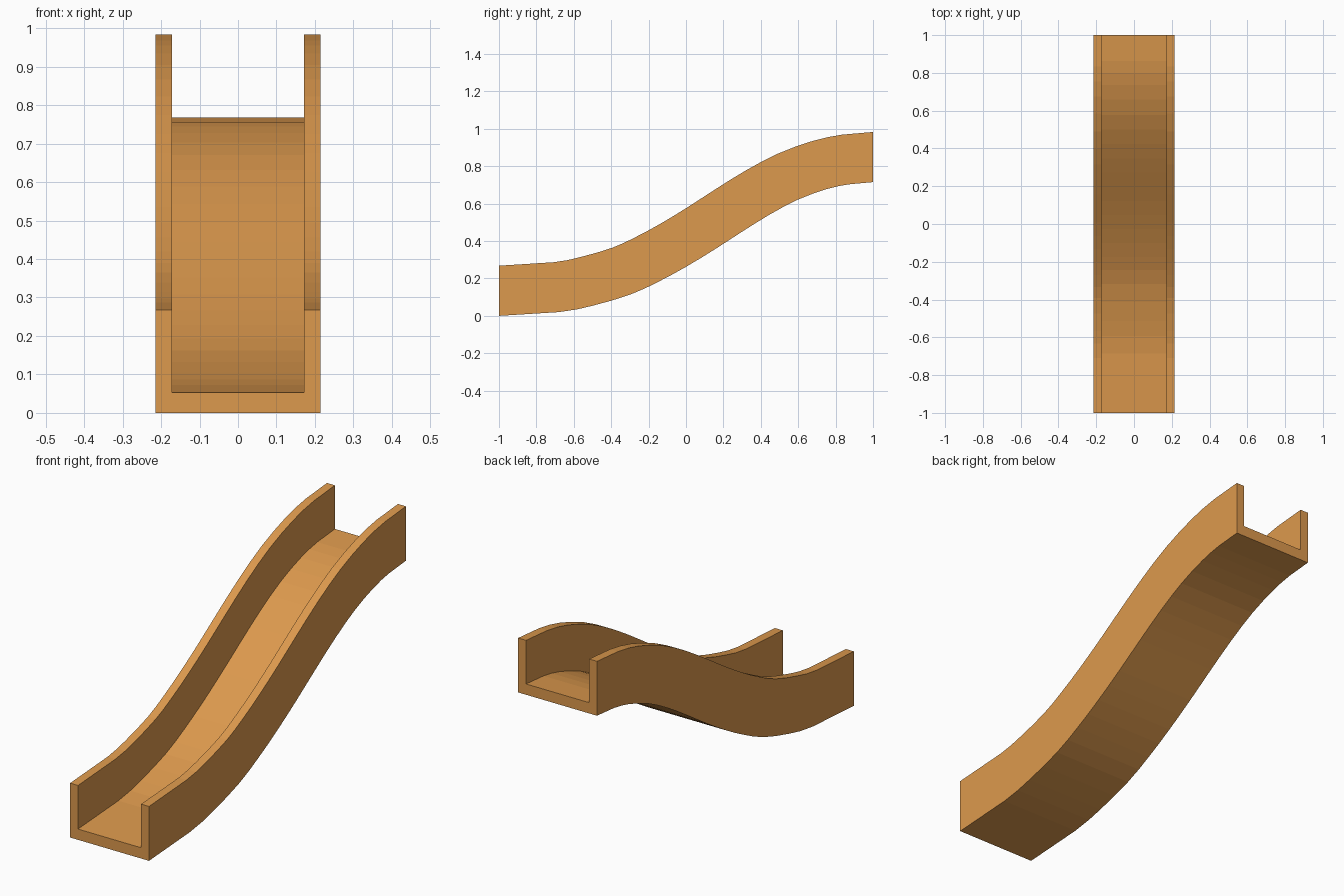
import bpy, bmesh
from mathutils import Vector

if "Cube" in bpy.data.objects:
    bpy.data.objects.remove(bpy.data.objects["Cube"])

# Underside path of the slide in the side plane (y, z)
path = [Vector(p) for p in (
    (-1, 0), (-0.68, 0.02), (-0.5, 0.054), (-0.3, 0.113), (-0.15, 0.181),
    (0, 0.262), (0.15, 0.353), (0.3, 0.45), (0.45, 0.543), (0.6, 0.622),
    (0.75, 0.677), (0.87, 0.703), (1, 0.715))]

# Round the path with one extra point per curved span
pts = [path[0]]
for i in range(1, len(path) - 2):
    a, b, c, d = path[i - 1:i + 3]
    pts += [b, (b + c) * 0.5625 - (a + d) * 0.0625]
pts += path[-2:]

# U-shaped cross-section: (x, height square to the path)
OUT, INN, FLOOR, WALL = 0.215, 0.172, 0.053, 0.268
section = [(-OUT, 0), (OUT, 0), (OUT, WALL), (INN, WALL),
           (INN, FLOOR), (-INN, FLOOR), (-INN, WALL), (-OUT, WALL)]

wood = bpy.data.materials.new("warm orange wood")
wood.diffuse_color = (0.72, 0.32, 0.075, 1)
wood.use_nodes = True
wood.node_tree.nodes["Principled BSDF"].inputs["Base Color"].default_value = wood.diffuse_color

# Sweep the section along the path; both ends are cut upright
bm = bmesh.new()
rings = []
for i, p in enumerate(pts):
    if i in (0, len(pts) - 1):
        n = Vector((0, 1))
    else:
        t = ((pts[i] - pts[i - 1]).normalized()
             + (pts[i + 1] - pts[i]).normalized()).normalized()
        n = Vector((-t.y, t.x))
    rings.append([bm.verts.new((x, p.x + n.x * h, p.y + n.y * h))
                  for x, h in section])
for r, s in zip(rings, rings[1:]):
    for k in range(8):
        j = (k + 1) % 8
        bm.faces.new((r[k], r[j], s[j], s[k]))

# End caps: floor strip plus the two walls
bm.faces.new(rings[0])
bm.faces.new(rings[-1])
bmesh.ops.recalc_face_normals(bm, faces=bm.faces)
mesh = bpy.data.meshes.new("slide_chute")
bm.to_mesh(mesh)
bm.free()
mesh.materials.append(wood)
bpy.context.collection.objects.link(bpy.data.objects.new("slide_chute", mesh))
